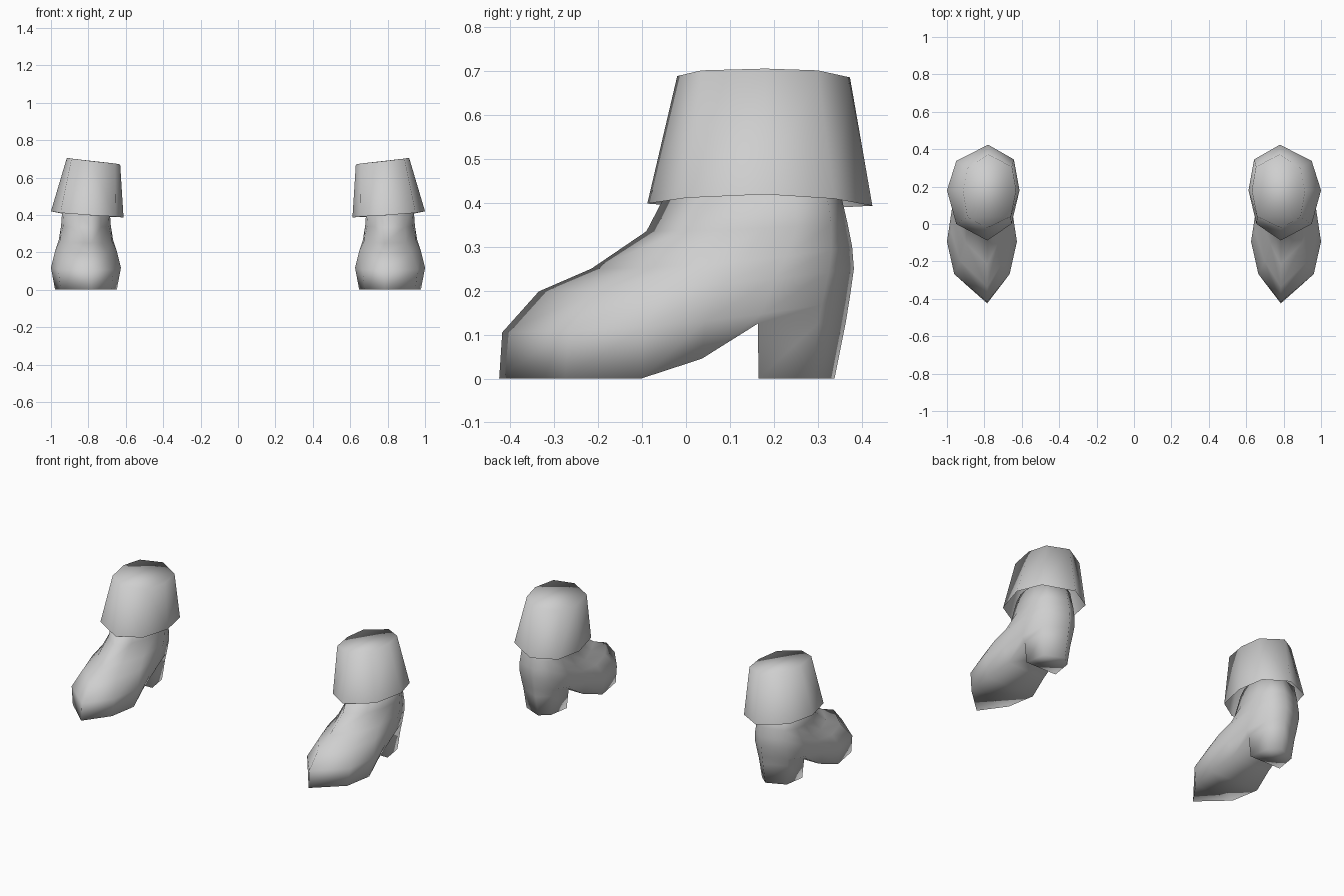
import bpy, bmesh

if "Cube" in bpy.data.objects:
    bpy.data.objects.remove(bpy.data.objects["Cube"])

grey = bpy.data.materials.new("light grey")
grey.diffuse_color = (0.62, 0.62, 0.62, 1)
grey.use_nodes = True
grey.node_tree.nodes["Principled BSDF"].inputs["Base Color"].default_value = grey.diffuse_color

TIP_X, MID_X = 0.785, 0.813   # toe/heel centre line and middle of the sides


def finish(name, bm):
    """Smooth shade, then mirror to make the pair."""
    bmesh.ops.recalc_face_normals(bm, faces=bm.faces)
    for f in bm.faces:
        f.smooth = True
    me = bpy.data.meshes.new(name)
    bm.to_mesh(me)
    bm.free()
    me.materials.append(grey)
    ob = bpy.data.objects.new(name, me)
    bpy.context.collection.objects.link(ob)
    mod = ob.modifiers.new("pair", 'MIRROR')
    mod.use_mirror_merge = False
    return ob


# ---- boots: rows climb from sole to ankle, columns run from toe to back
FRAC = (0, .19, .41, .585, .747, .92, 1)
SOLE_Z = (0, 0, 0, .045, .125, .125, .125)
# front y, front z, back y, back z, half widths of the inner columns
ROWS = [
    (-.425, .000, .363, .125, (.135, .165, .130, .118, .100)),
    (-.418, .105, .372, .180, (.148, .187, .165, .140, .105)),
    (-.335, .198, .382, .250, (.115, .165, .160, .145, .110)),
    (-.215, .250, .378, .300, (.085, .140, .145, .142, .105)),
    (-.090, .335, .367, .355, (.080, .122, .133, .130, .095)),
    (-.030, .450, .345, .450, (.075, .115, .125, .120, .085)),
]

bm = bmesh.new()


def column_pair(i, y, z, w):
    """Outer and inner vertex; they coincide on the centre line."""
    if i in (0, 6):
        v = bm.verts.new((TIP_X, y, z))
        return v, v
    return (bm.verts.new((MID_X + w, y, z)), bm.verts.new((MID_X - w, y, z)))


def face(*vs):
    vs = list(dict.fromkeys(vs))
    if len(vs) > 2:
        bm.faces.new(vs)


def strip(low, high):
    for s in (0, 1):
        for i in range(len(low) - 1):
            face(low[i][s], low[i + 1][s], high[i + 1][s], high[i][s])


def cap(row):
    for a, b in zip(row, row[1:]):
        face(a[0], b[0], b[1], a[1])


grid = []
for r, (fy, fz, by, bz, widths) in enumerate(ROWS):
    w = (0,) + widths + (0,)
    row = []
    for i, f in enumerate(FRAC):
        z = SOLE_Z[i] if r == 0 else fz + (bz - fz) * f * f
        row.append(column_pair(i, fy + (by - fy) * f, z, w[i]))
    grid.append(row)
for low, high in zip(grid, grid[1:]):
    strip(low, high)
cap(grid[-1])
cap(grid[0][:5])                       # sole and arch
# heel block below the rear columns
heel = [column_pair(4, .165, 0, .105), column_pair(5, .290, 0, .085),
        column_pair(6, .338, 0, 0)]
strip(heel, grid[0][4:])
cap(heel)
face(grid[0][4][0], grid[0][4][1], heel[0][1], heel[0][0])   # heel breast
finish("boots", bm)

# ---- cuffs: flared eight-sided bands, closed on top and open below
BOTTOM = [(.785, -.088, .398), (.950, .000, .411), (1.0, .180, .419),
          (.950, .337, .409), (.780, .424, .393), (.642, .345, .389),
          (.612, .180, .386), (.655, .000, .391)]
TOP = [(.785, -.020, .688), (.890, .035, .701), (.915, .180, .705),
       (.888, .300, .701), (.780, .373, .685), (.652, .305, .674),
       (.630, .180, .670), (.658, .040, .675)]
bm = bmesh.new()
low = [bm.verts.new(p) for p in BOTTOM]
high = [bm.verts.new(p) for p in TOP]
for i in range(8):
    j = (i + 1) % 8
    bm.faces.new((low[i], low[j], high[j], high[i]))
bm.faces.new(high)
finish("cuffs", bm)
